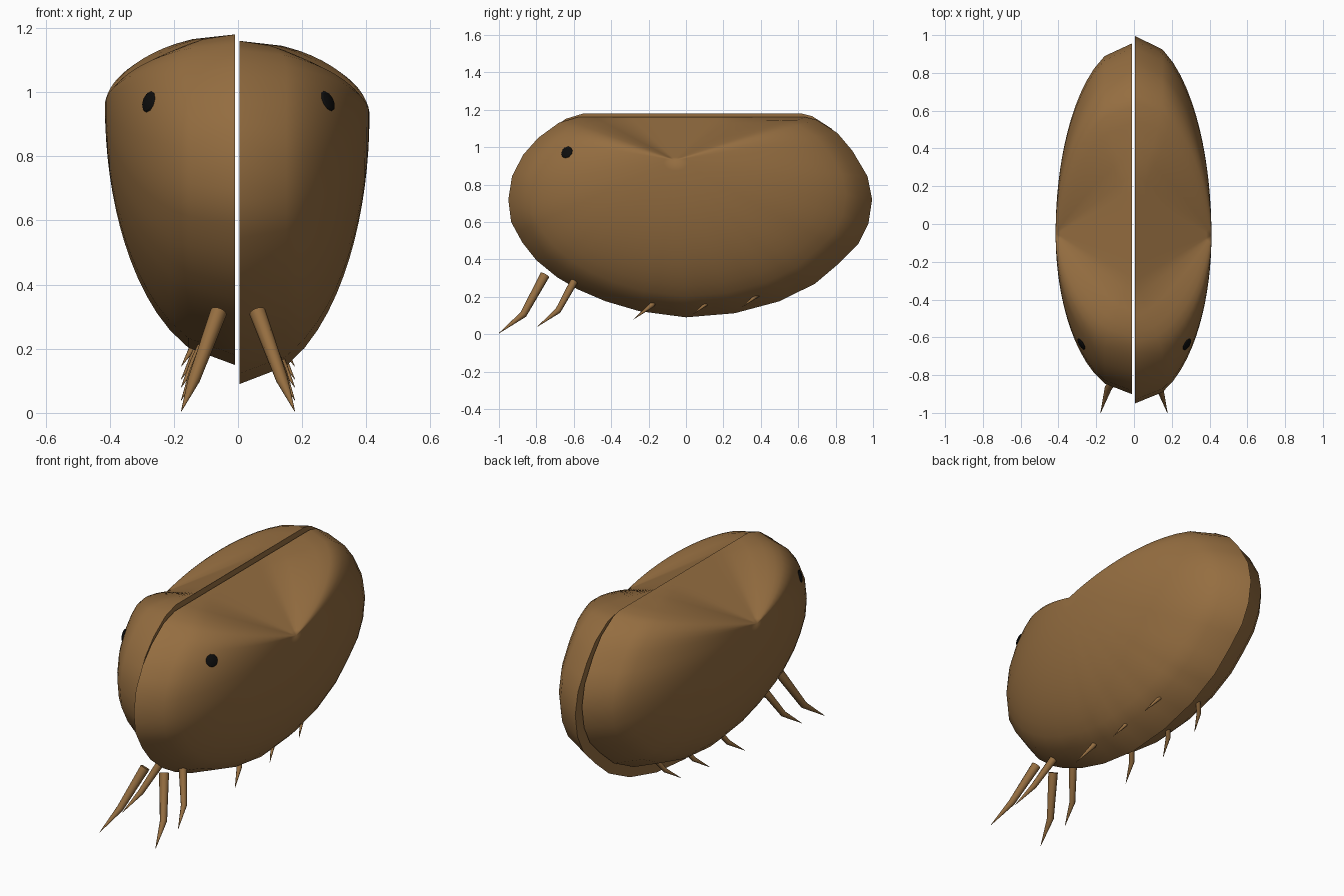
import bpy, bmesh, math
from mathutils import Vector

cube = bpy.data.objects.get("Cube")
if cube:
    bpy.data.objects.remove(cube)


def material(name, colour):
    mat = bpy.data.materials.new(name)
    mat.use_nodes = True
    mat.diffuse_color = (*colour, 1)
    mat.node_tree.nodes["Principled BSDF"].inputs["Base Color"].default_value = (*colour, 1)
    return mat


brown = material("shell brown", (0.3, 0.155, 0.052))
black = material("eye black", (0.004, 0.004, 0.004))


def finish(bm, name, mat, angle):
    bmesh.ops.recalc_face_normals(bm, faces=bm.faces)
    mesh = bpy.data.meshes.new(name)
    bm.to_mesh(mesh)
    bm.free()
    mesh.materials.append(mat)
    obj = bpy.data.objects.new(name, mesh)
    bpy.context.collection.objects.link(obj)
    bpy.ops.object.select_all(action="DESELECT")
    obj.select_set(True)
    bpy.context.view_layer.objects.active = obj
    bpy.ops.object.shade_smooth_by_angle(angle=math.radians(angle))
    return obj


# Rim of a valve in the y-z plane, starting at the upper front corner
RIM = [(-.58, 1.16), (-.68, 1.13), (-.79, 1.05), (-.87, .96), (-.93, .845),
       (-.95, .72), (-.935, .6), (-.875, .49), (-.8, .395), (-.69, .305),
       (-.58, .24), (-.43, .176), (-.25, .123), (0, .09), (.26, .112),
       (.5, .176), (.69, .27), (.82, .38), (.92, .48), (.975, .59),
       (.995, .72), (.97, .845), (.89, .98), (.81, 1.075), (.7, 1.145), (.64, 1.16)]
PEAK = Vector((-.06, .93))
DEPTH, RINGS = .405, 15


def dense_rim():
    points = []
    for a, b in zip(RIM, RIM[1:] + RIM[:1]):
        a, b = Vector(a), Vector(b)
        steps = max(1, math.ceil((b - a).length / .1))
        points += [a.lerp(b, i / steps) for i in range(steps)]
    return points


def bulge(s, direction):
    # Elliptical dome, flattened to a straight slope under the hinge
    angle = math.degrees(math.atan2(direction.y, abs(direction.x)))
    t = min(1, max(0, (angle - 13) / 25))
    t = t * t * (3 - 2 * t)
    return DEPTH * ((1 - t) * math.sqrt(max(0, 1 - s * s)) + t * (1 - s))


def valve(name, side, gap, scale, shift):
    bm = bmesh.new()

    def vert(s, offset):
        p = PEAK + offset * s
        return bm.verts.new((side * (gap + bulge(s, offset)),
                             p.x * scale[0] + shift[0], p.y * scale[1] + shift[1]))

    offsets = [p - PEAK for p in dense_rim()]
    rings = [[vert(1 - k / RINGS, o) for o in offsets] for k in range(RINGS)]
    peak = vert(0, Vector((1, 0)))
    count = len(offsets)
    for i in range(count):
        j = (i + 1) % count
        for low, high in zip(rings, rings[1:]):
            bm.faces.new((low[i], low[j], high[j], high[i]))
        bm.faces.new((rings[-1][i], rings[-1][j], peak))
    bm.faces.new(rings[0])
    return finish(bm, name, brown, 40)


left_valve = valve("left_valve", 1, .005, (1, 1), (0, 0))
right_valve = valve("right_valve", -1, .01, (.955, .963), (.006, .063))


# Flat eye discs laid on the shell
def eye(name, shell, guess):
    found, spot, normal, index = shell.closest_point_on_mesh(Vector(guess))
    turn = normal.to_track_quat("Z", "Y").to_matrix().to_4x4()
    bm = bmesh.new()
    bmesh.ops.create_uvsphere(bm, u_segments=10, v_segments=6, radius=.034)
    bmesh.ops.scale(bm, vec=(1, 1, .3), verts=bm.verts)
    bmesh.ops.transform(bm, matrix=turn, verts=bm.verts)
    bmesh.ops.translate(bm, vec=spot, verts=bm.verts)
    finish(bm, name, black, 30)


eye("left_eye", left_valve, (.285, -.64, .975))
eye("right_eye", right_valve, (-.285, -.64, .972))


# Jointed legs: a tapering upper tube and a pointed tip
def leg(name, side, hip, knee, tip, size):
    bm = bmesh.new()
    points = [Vector((side * x, y, z)) for x, y, z in (hip, knee, tip)]
    axes = [points[1] - points[0], points[2] - points[0], points[2] - points[1]]
    rings = []
    for point, axis, radius in zip(points, axes, (.026, .019, .001)):
        turn = axis.to_track_quat("Z", "Y")
        ring = []
        for i in range(10):
            a = math.tau * i / 10
            ring.append(bm.verts.new(point + turn @ Vector((math.cos(a), math.sin(a), 0)) * radius * size))
        rings.append(ring)
    for low, high in zip(rings, rings[1:]):
        for i in range(10):
            j = (i + 1) % 10
            bm.faces.new((low[i], low[j], high[j], high[i]))
    bm.faces.new(rings[0])
    bm.faces.new(rings[-1])
    finish(bm, name, brown, 50)


# Tip position along the body, tip height and size of each pair
PAIRS = [(-1, .005, 1), (-.795, .04, .85), (-.28, .08, .75), (.035, .105, .7), (.3, .145, .65)]
for number, (y, z, size) in enumerate(PAIRS, 1):
    for label, side in (("left", 1), ("right", -1)):
        hip = (.06, y + .245 * size, z + .31 * size)
        knee = (.137, y + .13 * size, z + .1 * size)
        leg(f"{label}_leg_{number}", side, hip, knee, (.177, y, z), size)
